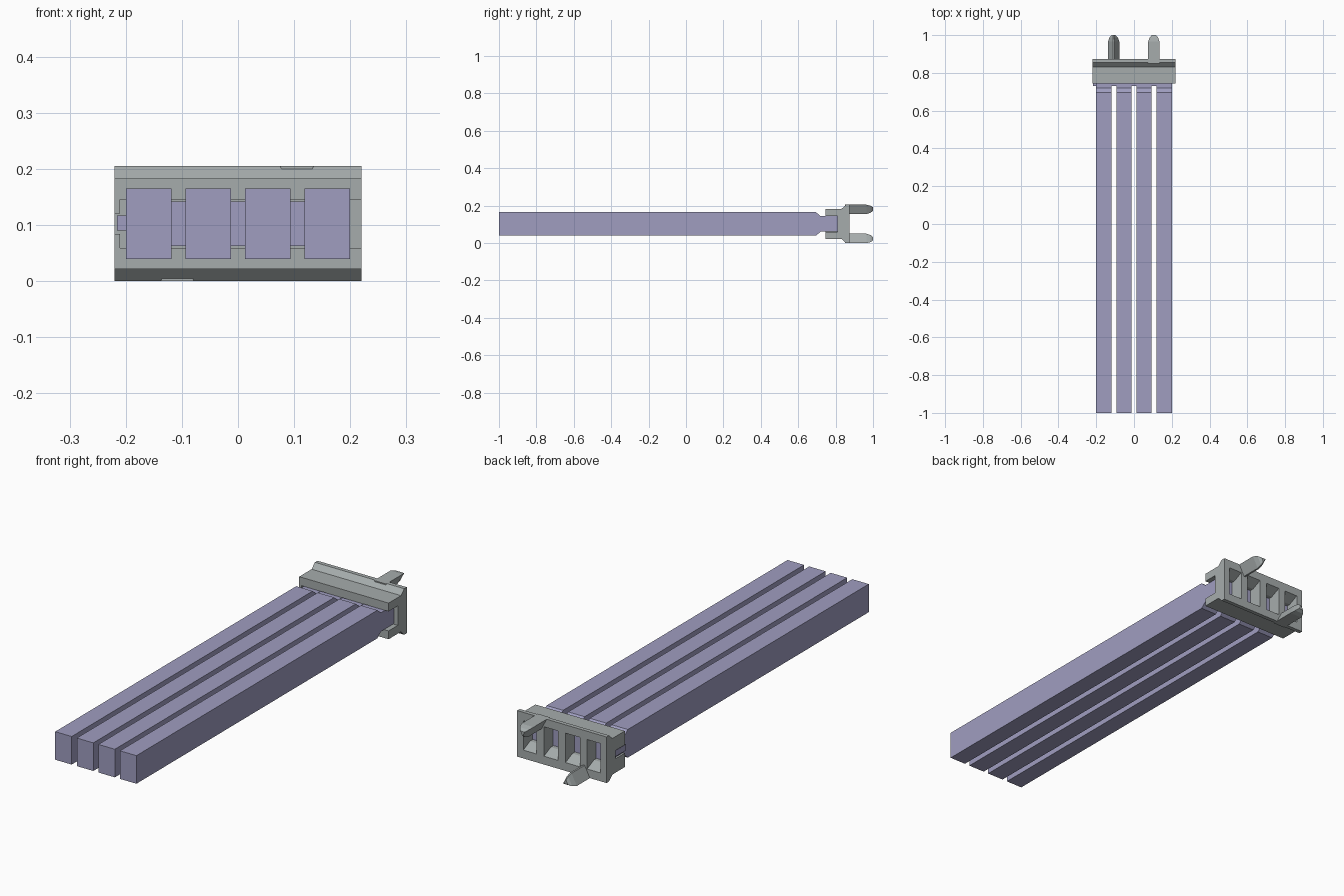
import bpy
import bmesh

cube = bpy.data.objects.get("Cube")
if cube:
    bpy.data.objects.remove(cube, do_unlink=True)

HEIGHT = 0.205   # overall height, used for mirroring top to bottom
PITCH = 0.1063   # spacing of the bars


def material(name, rgb):
    m = bpy.data.materials.new(name)
    m.use_nodes = True
    m.diffuse_color = (*rgb, 1)
    bsdf = m.node_tree.nodes["Principled BSDF"]
    bsdf.inputs["Base Color"].default_value = (*rgb, 1)
    bsdf.inputs["Roughness"].default_value = 0.6
    return m


LAVENDER = material("lavender", (0.35, 0.34, 0.53))
GREY = material("grey", (0.38, 0.413, 0.413))


def loft(name, rings, mat):
    """Skin a row of matching rings and cap both ends."""
    bm = bmesh.new()
    rows = [[bm.verts.new(p) for p in ring] for ring in rings]
    n = len(rows[0])
    for a, b in zip(rows, rows[1:]):
        for i in range(n):
            j = (i + 1) % n
            bm.faces.new((a[i], a[j], b[j], b[i]))
    bm.faces.new(rows[0][::-1])
    bm.faces.new(rows[-1])
    bmesh.ops.recalc_face_normals(bm, faces=bm.faces)
    mesh = bpy.data.meshes.new(name)
    bm.to_mesh(mesh)
    bm.free()
    mesh.materials.append(mat)
    obj = bpy.data.objects.new(name, mesh)
    bpy.context.collection.objects.link(obj)
    return obj


def extrude_x(name, profile, x0, x1, mat):
    """Extrude a (y, z) profile between two x positions."""
    return loft(name, [[(x, y, z) for y, z in profile] for x in (x0, x1)], mat)


def box(name, x0, x1, y0, y1, z0, z1, mat):
    return extrude_x(name, [(y0, z0), (y1, z0), (y1, z1), (y0, z1)], x0, x1, mat)


def flip(profile):
    return [(y, HEIGHT - z) for y, z in profile]


# Four long bars, each stepping down to a narrow neck
upper = [(-1, 0.165), (0.695, 0.165), (0.72, 0.144), (0.81, 0.144)]
bar_profile = upper + flip(upper)[::-1]
for i in range(4):
    cx = (i - 1.5) * PITCH
    extrude_x(f"bar_{i + 1}", bar_profile, cx - 0.0405, cx + 0.0405, LAVENDER)

# Cross bar tying the necks together, with a locating tab on one end
box("cross_bar", -0.198, 0.198, 0.73, 0.808, 0.063, 0.142, LAVENDER)
box("locating_tab", -0.216, -0.195, 0.73, 0.808, 0.09, 0.117, LAVENDER)

# Top and bottom rails of the connector
rail = [(0.745, 0.183), (0.832, 0.183), (0.855, HEIGHT), (0.873, HEIGHT),
        (0.873, 0.168), (0.825, 0.146), (0.745, 0.146)]
extrude_x("top_rail", rail, -0.22, 0.22, GREY)
extrude_x("bottom_rail", flip(rail), -0.22, 0.22, GREY)

# Upright posts between the four windows
for i in range(5):
    cx = (i - 2) * PITCH
    x0, x1 = max(cx - 0.018, -0.22), min(cx + 0.018, 0.22)
    if i in (0, 4):
        x0, x1 = (-0.22, -0.19) if i == 0 else (0.19, 0.22)
    box(f"post_{i + 1}", x0, x1, 0.81, 0.873, 0.03, 0.175, GREY)

# Slotted end wall around the locating tab
box("end_wall_lower", -0.22, -0.21, 0.745, 0.815, 0.055, 0.084, GREY)
box("end_wall_upper", -0.22, -0.21, 0.745, 0.815, 0.121, 0.15, GREY)


# Triangular prongs with tapered tips, flat side outward
def prong(name, cx, is_top):
    rings = []
    for y, s in ((0.85, 1), (0.965, 1), (0.987, 0.75), (1.0, 0.35)):
        tri = [(-0.03, 0.022), (0.03, 0.022), (0.004, -0.028), (-0.004, -0.028)]
        ring = []
        for dx, dz in tri:
            z = 0.183 + dz * s
            ring.append((cx + dx * s, y, z if is_top else HEIGHT - z))
        rings.append(ring)
    loft(name, rings, GREY)


prong("upper_prong", 0.105, True)
prong("lower_prong", -0.108, False)
